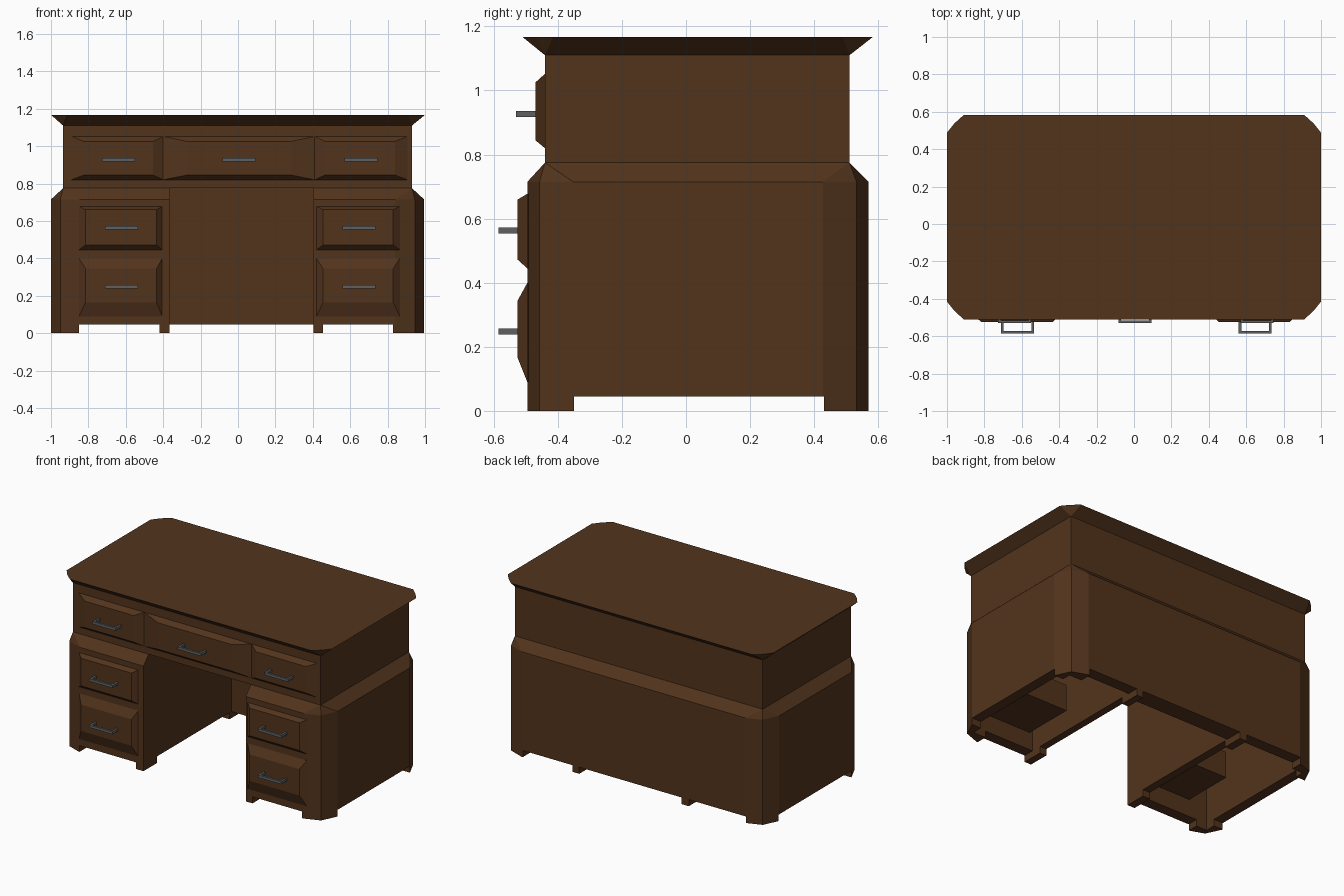
import bpy, bmesh

if "Cube" in bpy.data.objects:
    bpy.data.objects.remove(bpy.data.objects["Cube"])


def material(name, color):
    m = bpy.data.materials.new(name)
    m.diffuse_color = color
    m.use_nodes = True
    m.node_tree.nodes["Principled BSDF"].inputs["Base Color"].default_value = m.diffuse_color
    return m


WOOD = material("dark_wood", (0.085, 0.034, 0.012, 1))
METAL = material("dark_metal", (0.11, 0.115, 0.12, 1))


def loft(name, rings, mat):
    """Skin between rings of equal point count, cap both ends."""
    bm = bmesh.new()
    vs = [[bm.verts.new(p) for p in r] for r in rings]
    n = len(rings[0])
    for a, b in zip(vs, vs[1:]):
        for i in range(n):
            j = (i + 1) % n
            bm.faces.new((a[i], a[j], b[j], b[i]))
    bm.faces.new(vs[0][::-1])
    bm.faces.new(vs[-1])
    bmesh.ops.remove_doubles(bm, verts=bm.verts, dist=1e-5)
    bmesh.ops.recalc_face_normals(bm, faces=bm.faces)
    me = bpy.data.meshes.new(name)
    bm.to_mesh(me)
    bm.free()
    me.materials.append(mat)
    ob = bpy.data.objects.new(name, me)
    bpy.context.collection.objects.link(ob)
    return ob


def rect(x0, x1, y0, y1, z):
    return [(x0, y0, z), (x1, y0, z), (x1, y1, z), (x0, y1, z)]


def box(name, x0, x1, y0, y1, z0, z1, mat=WOOD):
    return loft(name, [rect(x0, x1, y0, y1, z0), rect(x0, x1, y0, y1, z1)], mat)


def cornered(x0, x1, y0, y1, z, cx, cy, mx, my):
    """Rectangle whose corners have three points; (mx, my) insets the middle one."""
    return [(x0, y0 + cy, z), (x0 + mx, y0 + my, z), (x0 + cx, y0, z),
            (x1 - cx, y0, z), (x1 - mx, y0 + my, z), (x1, y0 + cy, z),
            (x1, y1 - cy, z), (x1 - mx, y1 - my, z), (x1 - cx, y1, z),
            (x0 + cx, y1, z), (x0 + mx, y1 - my, z), (x0, y1 - cy, z)]


BODY = (-0.935, 0.93, -0.44, 0.51)
LOWER = (-1.0, 0.995, -0.495, 0.57)


def lower_ring(z):
    return cornered(*LOWER, z, 0.155, 0.143, 0.05, 0.038)


# Lower carcass: rounded corners, sloped shoulder up to the square upper body
carcass = loft("lower_carcass", [lower_ring(0), lower_ring(0.715),
                                 cornered(*BODY, 0.775, 0, 0, 0, 0)], WOOD)

# Kneehole, hollow pedestals and the gaps between the feet
cuts = [(-0.365, 0.405, -0.8, 0.45, -0.1, 0.85),
        (-0.93, -0.42, -0.42, 0.49, -0.1, 0.70),
        (0.455, 0.925, -0.42, 0.49, -0.1, 0.70),
        (-1.2, 1.2, -0.35, 0.43, -0.15, 0.045),
        (-0.85, -0.42, -0.8, 0.8, -0.2, 0.045),
        (-0.365, 0.405, -0.8, 0.8, -0.2, 0.045),
        (0.455, 0.83, -0.8, 0.8, -0.2, 0.045)]
bpy.context.view_layer.objects.active = carcass
for c in cuts:
    cutter = box("cutter", *c)
    cutter.hide_render = True
    mod = carcass.modifiers.new("cut", "BOOLEAN")
    mod.operation, mod.solver, mod.object = "DIFFERENCE", "EXACT", cutter
    bpy.ops.object.modifier_apply(modifier=mod.name)
    bpy.data.objects.remove(cutter)

# Upper body and flared table top
box("upper_body", *BODY, 0.775, 1.11)
loft("table_top", [cornered(*BODY, 1.11, 0, 0, 0, 0),
                   cornered(-1, 1, -0.51, 0.583, 1.167, 0.09, 0.095, 0.04, 0.045)], WOOD)


def drawer(name, base, inner, y, hx, hz):
    """Raised panel front from base rect to inner rect, with a U-shaped pull."""
    def ring(r, yy):
        x0, x1, z0, z1 = r
        return [(x0, yy, z0), (x1, yy, z0), (x1, yy, z1), (x0, yy, z1)]
    front = y - 0.03
    loft(name + "_front", [ring(base, y + 0.004), ring(base, y), ring(inner, front)], WOOD)
    w, d, t = 0.088, 0.06, 0.014
    profile = [(-w, 0.005), (-w, -d), (w, -d), (w, 0.005),
               (w - t, 0.005), (w - t, t - d), (t - w, t - d), (t - w, 0.005)]
    loft(name + "_handle", [[(hx + px, front + py, hz + s) for px, py in profile]
                            for s in (-0.009, 0.009)], METAL)


# Top row of drawers
for name, b, i, hx in (("top_left", (-0.89, -0.40), (-0.825, -0.455), -0.638),
                       ("top_middle", (-0.40, 0.41), (-0.275, 0.285), 0.005),
                       ("top_right", (0.41, 0.905), (0.465, 0.84), 0.658)):
    drawer(name + "_drawer", (*b, 0.82, 1.052), (*i, 0.845, 1.025), -0.44, hx, 0.927)

# Pedestal drawers, with their boxes inside the hollow pedestals
for side, b, i, hx in (("left", (-0.85, -0.405), (-0.815, -0.435), -0.623),
                       ("right", (0.42, 0.865), (0.455, 0.83), 0.648)):
    for row, bz, iz, hz in (("middle", (0.445, 0.678), (0.472, 0.66), 0.563),
                            ("bottom", (0.09, 0.40), (0.165, 0.345), 0.248)):
        name = f"{side}_{row}_drawer"
        drawer(name, (*b, *bz), (*i, *iz), -0.495, hx, hz)
        box(name + "_box", hx - 0.17, hx + 0.17, -0.43, -0.07, iz[0], iz[1])
